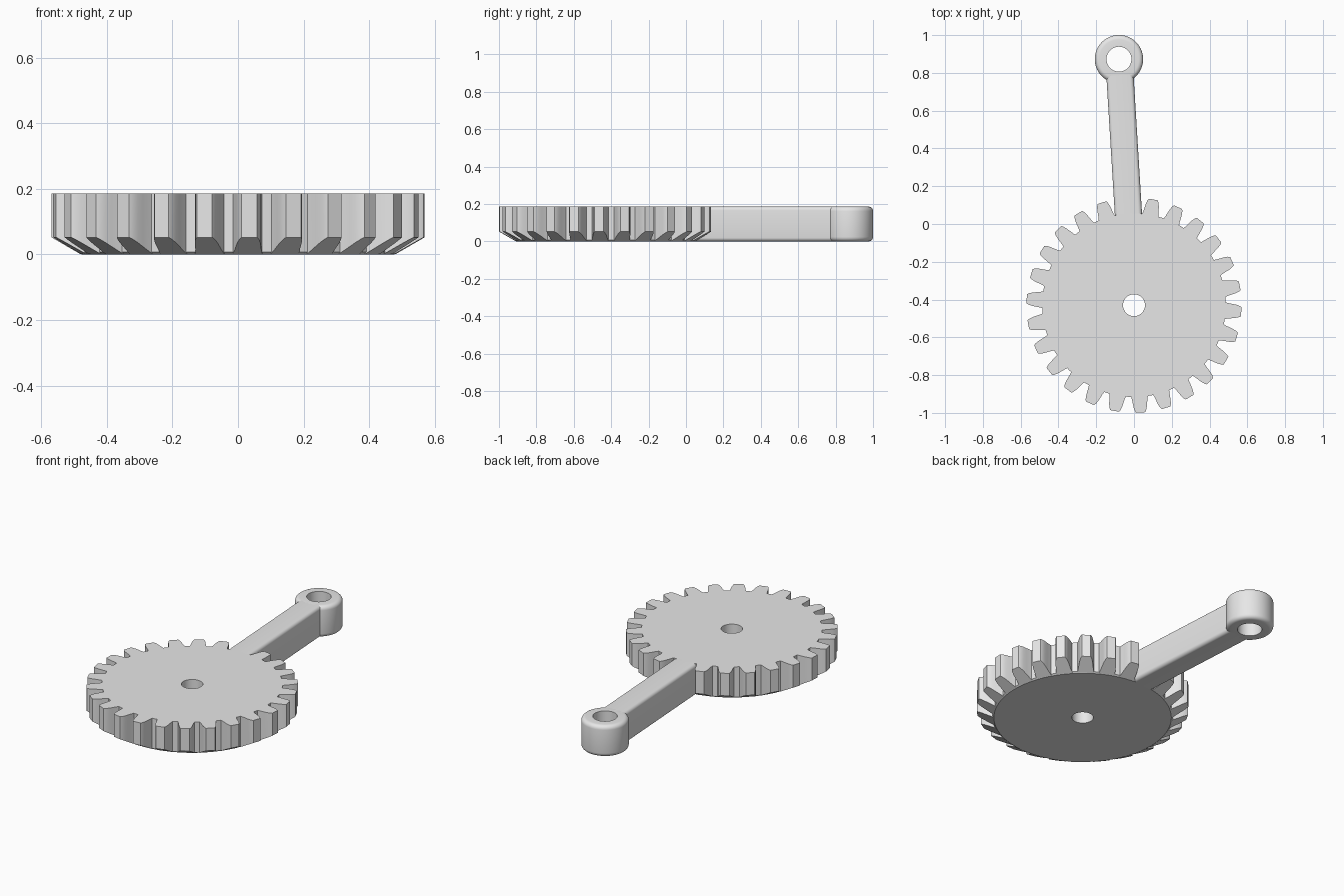
import bpy, bmesh, math
from mathutils import Matrix, Vector

cube = bpy.data.objects.get("Cube")
if cube:
    bpy.data.objects.remove(cube, do_unlink=True)

HEIGHT = 0.186
TEETH = 26
ROOT, TIP = 0.486, 0.57
ARM_LENGTH = 1.305
FRAME = Matrix.Translation((0, -0.43, 0)) @ Matrix.Rotation(math.radians(3.5), 4, "Z")

grey = bpy.data.materials.new("plain grey")
grey.use_nodes = True
grey.diffuse_color = (0.8, 0.8, 0.8, 1)
grey.node_tree.nodes["Principled BSDF"].inputs["Base Color"].default_value = (0.8, 0.8, 0.8, 1)


def finish(bm, name, offset=0.0):
    """Turn a bmesh into an object placed along the arm axis."""
    bmesh.ops.recalc_face_normals(bm, faces=bm.faces)
    bm.transform(FRAME @ Matrix.Translation((0, offset, 0)))
    mesh = bpy.data.meshes.new(name)
    bm.to_mesh(mesh)
    bm.free()
    mesh.materials.append(grey)
    obj = bpy.data.objects.new(name, mesh)
    bpy.context.collection.objects.link(obj)
    bpy.ops.object.select_all(action="DESELECT")
    obj.select_set(True)
    bpy.context.view_layer.objects.active = obj
    bpy.ops.object.shade_smooth_by_angle(angle=math.radians(30))
    return obj


def loft(bm, rings, closed=False):
    """Skin quads between equal rings, capping the ends unless closed."""
    loops = [[bm.verts.new(p) for p in ring] for ring in rings]
    pairs = list(zip(loops, loops[1:]))
    if closed:
        pairs.append((loops[-1], loops[0]))
    else:
        bm.faces.new(loops[0])
        bm.faces.new(loops[-1])
    for a, b in pairs:
        for i in range(len(a)):
            j = (i + 1) % len(a)
            bm.faces.new((a[i], a[j], b[j], b[i]))


def lathe(name, profile, segments, offset=0.0):
    """Spin a closed (radius, height) profile into a holed disc."""
    bm = bmesh.new()
    turns = [2 * math.pi * i / segments for i in range(segments)]
    loft(bm, [[(r * math.cos(t), r * math.sin(t), z) for t in turns]
              for r, z in profile], closed=True)
    return finish(bm, name, offset)


def fillet(cx, cz, radius, start, steps=5):
    """Quarter-circle of points starting at the given angle."""
    angles = [math.radians(start + 90 * i / steps) for i in range(steps + 1)]
    return [(cx + radius * math.cos(a), cz + radius * math.sin(a)) for a in angles]


# Gear disc with centre bore and a small lower lip
lathe("gear_disc", [(0.058, 0), (0.477, 0), (ROOT, 0.007),
                    (ROOT, HEIGHT), (0.058, HEIGHT)], 104)

# Curved teeth, chamfered underneath; the arm takes the place of one tooth
flank = [(0.48, 0.045), (0.499, 0.041), (0.52, 0.038),
         (0.54, 0.035), (0.558, 0.03), (TIP - 0.001, 0.024)]
outline = [(w, r) for r, w in flank] + [(-w, r) for r, w in reversed(flank)]
bm = bmesh.new()
for k in range(1, TEETH):
    turn = Matrix.Rotation(2 * math.pi * k / TEETH, 3, "Z")
    bottom = [turn @ Vector((x, y, 0.053 * (y - 0.477) / (TIP - 0.477))) for x, y in outline]
    top = [Vector((p.x, p.y, HEIGHT)) for p in bottom]
    loft(bm, [bottom, top])
finish(bm, "gear_teeth")

# Arm with rounded long edges
half, soft = 0.072, 0.02
section = (fillet(half - soft, HEIGHT - soft, soft, 0)
           + fillet(soft - half, HEIGHT - soft, soft, 90)
           + fillet(soft - half, soft, soft, 180)
           + fillet(half - soft, soft, soft, 270))
bm = bmesh.new()
loft(bm, [[(x, y, z) for x, z in section] for y in (0.472, ARM_LENGTH - 0.085)])
finish(bm, "arm")

# Eyelet ring at the end of the arm
outer, bore, soft = 0.128, 0.066, 0.024
profile = ([(bore, 0)] + fillet(outer - soft, soft, soft, 270)
           + fillet(outer - soft, HEIGHT - soft, soft, 0) + [(bore, HEIGHT)])
lathe("eyelet_ring", profile, 64, ARM_LENGTH)
